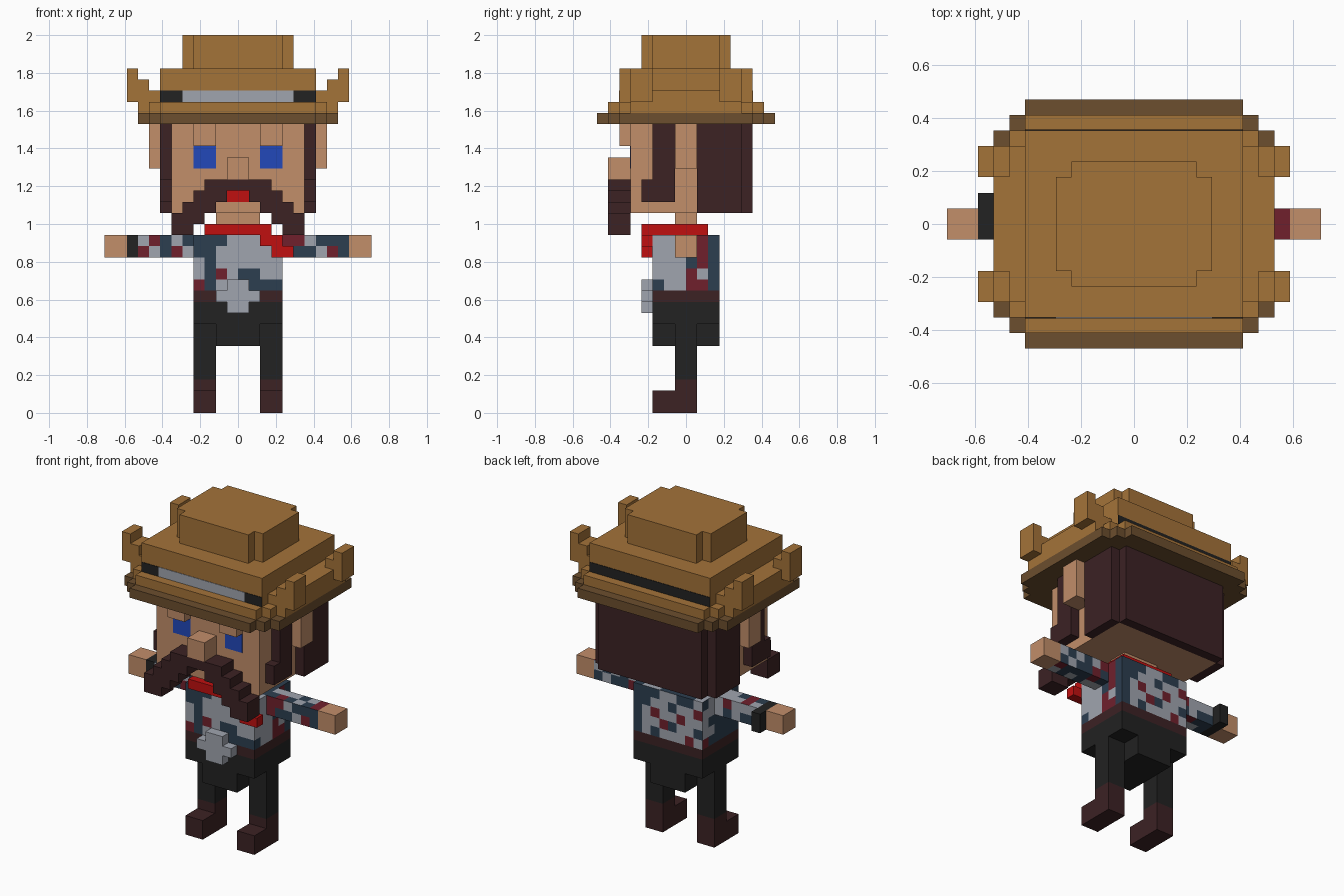
import bpy, bmesh, math, random
from mathutils import Vector

cube = bpy.data.objects.get("Cube")
if cube:
    bpy.data.objects.remove(cube, do_unlink=True)

random.seed(4)
U = 1 / 17  # one block


def linear(c):
    c /= 255
    return c / 12.92 if c <= 0.04045 else ((c + 0.055) / 1.055) ** 2.4


def material(name, *rgb):
    m = bpy.data.materials.new(name)
    col = [linear(c) for c in rgb] + [1]
    m.diffuse_color = col
    m.use_nodes = True
    bsdf = next(n for n in m.node_tree.nodes if n.type == 'BSDF_PRINCIPLED')
    bsdf.inputs["Base Color"].default_value = col
    bsdf.inputs["Roughness"].default_value = 0.9
    return m


TAN = material("hat tan", 164, 115, 57)
BRIM = material("brim brown", 108, 78, 46)
SKIN = material("skin", 194, 142, 106)
SILVER = material("silver grey", 160, 165, 175)
NAVY = material("navy", 44, 62, 80)
MAROON = material("maroon", 112, 32, 44)
BLACK = material("black", 34, 34, 34)
HAIR = material("dark brown", 60, 34, 36)
RED = material("red", 192, 16, 16)
BLUE = material("blue", 34, 72, 186)


def finish(name, bm, mats):
    bmesh.ops.recalc_face_normals(bm, faces=bm.faces)
    bmesh.ops.scale(bm, vec=(U, U, U), verts=bm.verts)
    me = bpy.data.meshes.new(name)
    bm.to_mesh(me)
    bm.free()
    for m in mats:
        me.materials.append(m)
    ob = bpy.data.objects.new(name, me)
    bpy.context.collection.objects.link(ob)
    return ob


def add_box(bm, x0, x1, y0, y1, z0, z1):
    verts = bmesh.ops.create_cube(bm, size=1)["verts"]
    for v in verts:
        v.co = Vector((x0 + (v.co.x + .5) * (x1 - x0),
                       y0 + (v.co.y + .5) * (y1 - y0),
                       z0 + (v.co.z + .5) * (z1 - z0)))


def blocks(name, mat, *boxes, mirror=False):
    """One part made of boxes (x0, x1, y0, y1, z0, z1), in blocks."""
    bm = bmesh.new()
    for b in boxes:
        add_box(bm, *b)
        if mirror:
            add_box(bm, -b[1], -b[0], *b[2:])
    return finish(name, bm, [mat])


def stepped(name, mat, steps, z0, z1):
    """Prism whose plan has stepped corners, mirrored from one quarter."""
    q = []
    for i, (x, y) in enumerate(steps):
        if i:
            q.append((x, steps[i - 1][1]))
        q.append((x, y))
    ring = (q + [(-x, y) for x, y in reversed(q)] + [(-x, -y) for x, y in q]
            + [(x, -y) for x, y in reversed(q)])
    bm = bmesh.new()
    base = bm.faces.new([bm.verts.new((x, y, z0)) for x, y in ring])
    new = bmesh.ops.extrude_face_region(bm, geom=[base])["geom"]
    bmesh.ops.translate(bm, vec=(0, 0, z1 - z0),
                        verts=[g for g in new if isinstance(g, bmesh.types.BMVert)])
    return finish(name, bm, [mat])


def patterned(name, box, rule):
    """Box cut into unit squares, each coloured by rule(centre, normal)."""
    bm = bmesh.new()
    add_box(bm, *box)
    for axis in range(3):
        for k in range(box[axis * 2] + 1, box[axis * 2 + 1]):
            co, no = Vector((0, 0, 0)), Vector((0, 0, 0))
            co[axis], no[axis] = k, 1
            bmesh.ops.bisect_plane(bm, geom=bm.verts[:] + bm.edges[:] + bm.faces[:],
                                   plane_co=co, plane_no=no)
    bm.normal_update()
    for f in bm.faces:
        f.material_index = "GNR".index(rule(f.calc_center_median(), f.normal))
    return finish(name, bm, [SILVER, NAVY, MAROON])


# Legs, boots and trousers
blocks("boots", HAIR, (2, 4, -3, 1, 0, 2), (2, 4, -1, 1, 2, 3), mirror=True)
blocks("legs", BLACK, (2, 4, -1, 1, 3, 6), mirror=True)
stepped("trouser_seat", BLACK, [(4, 1), (2, 3)], 6, 8)
blocks("trousers", BLACK, (-4, 4, -3, 3, 8, 10))
blocks("belt", HAIR, (-4, 4, -3, 3, 10, 11))
blocks("belt_buckle", SILVER, (-1, 1, -4, -3, 9, 12),
       (-2, -1, -4, -3, 10, 11), (1, 2, -4, -3, 10, 11))

# Camouflage shirt: rows run from top to bottom
FRONT = ["NNNGGGGN", "NNGGGGGG", "GNGGGGGG", "GNRGNNGG", "RNGGGNNN"]
SIDE = ["GGGGRN", "GGGGRN", "GGGNRN", "GGGRGN", "NGGRRN"]
BACK = ["GNNGGNNN", "RGGNGGNN", "GGRGGRGN", "NGGNRGGN", "GRGGGNGN"]
OTHER = ["NNNNGN", "NNNNGG", "NNNNNG", "NNNNGG", "NNNNNR"]


def shirt_rule(c, n):
    row = min(4, int(16 - c.z))
    if n.y < -.5:
        return FRONT[row][int(c.x + 4)]
    if n.y > .5:
        return BACK[row][int(c.x + 4)]
    if abs(n.x) > .5:
        return (SIDE if n.x > 0 else OTHER)[row][int(c.y + 3)]
    return random.choice("GNN")


def sleeve_rule(x0, rows):
    def rule(c, n):
        if n.y < -.5:
            return rows[int(16 - c.z)][int(c.x - x0)]
        if n.z > .5 and c.x > 9:
            return "R"
        return random.choice("GGNNR")
    return rule


patterned("shirt", (-4, 4, -3, 3, 11, 16), shirt_rule)
patterned("left_sleeve", (4, 10, -1, 1, 14, 16), sleeve_rule(4, ["RRGNNN", "RNNGRN"]))
patterned("right_sleeve", (-9, -4, -1, 1, 14, 16), sleeve_rule(-9, ["GRNGN", "RGNRG"]))
blocks("hands", SKIN, (10, 12, -1, 1, 14, 16), mirror=True)
blocks("wrist_watch", BLACK, (-10, -9, -1, 2, 14, 16))

# Neckerchief with a hanging tail
blocks("neckerchief", RED, (-3, 3, -4, 2, 16, 17),
       (2, 4, -4, -3, 15, 16), (3, 5, -4, -3, 14, 15))

# Head and face
blocks("neck", SKIN, (-2, 2, -1, 1, 17, 18))
blocks("head", SKIN, (-6, 6, -5, 5, 18, 26))
blocks("ears", SKIN, (6, 8, -1, 1, 22, 26), mirror=True)
blocks("brows", SKIN, (2, 4, -6, -5, 24, 26), mirror=True)
blocks("nose", SKIN, (-1, 1, -7, -5, 21, 23))
blocks("eyes", BLUE, (2, 4, -5.05, -5, 22, 24), mirror=True)
blocks("mouth", RED, (-1, 1, -5.05, -5, 19, 20))
blocks("moustache", HAIR, (0, 3, -7, -5, 20, 21), (1, 4, -7, -5, 19, 20),
       (2, 5, -7, -5, 18, 19), (3, 6, -7, -5, 17, 18), (4, 6, -7, -5, 16, 17), mirror=True)
blocks("back_hair", HAIR, (-6, 6, 5, 6, 18, 26))
blocks("side_hair", HAIR, (6, 7, 1, 5, 18, 26), mirror=True)
blocks("sideburns", HAIR, (6, 7, -3, -1, 19, 26), (6, 7, -4, -3, 19, 21), mirror=True)

# Hat: stepped brim, crown, band and curled-up sides
stepped("brim_underside", BRIM, [(9, 6), (8, 7), (7, 8)], 26, 27)
stepped("brim_top", TAN, [(9, 5), (8, 6), (7, 7)], 27, 28)
blocks("hat_crown", TAN, (-7, 7, -6, 6, 28, 31))
stepped("hat_crown_top", TAN, [(5, 3), (4, 4)], 31, 34)
blocks("hat_band_front", SILVER, (-5, 5, -6.05, -6, 28, 29))
blocks("hat_band_ends", BLACK, (5, 7, -6.05, -6, 28, 29), mirror=True)
blocks("hat_band_back", BLACK, (-7, 7, 6, 6.05, 28, 29))
blocks("brim_curls", TAN, (7, 8, -5, 5, 28, 29), (8, 9, -3, 3, 28, 29),
       (8, 9, 3, 5, 28, 30), (8, 9, -5, -3, 28, 30),
       (9, 10, 3, 5, 28, 31), (9, 10, -5, -3, 28, 31), mirror=True)
